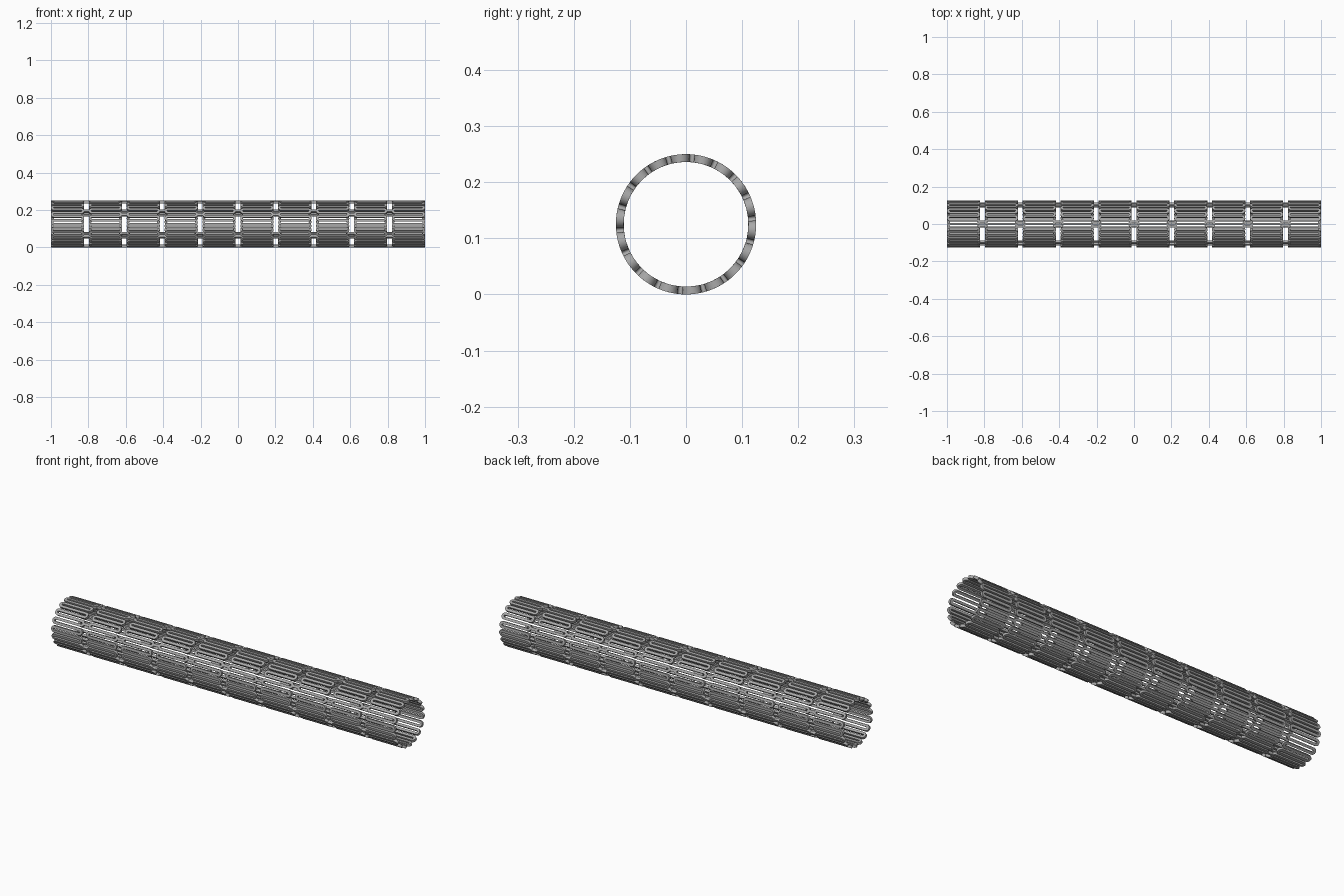
import bpy, bmesh, math

old = bpy.data.objects.get("Cube")
if old:
    bpy.data.objects.remove(old, do_unlink=True)

R_OUT, R_IN = 0.125, 0.111
R_MID = (R_OUT + R_IN) / 2
RINGS, CROWNS, LINK_STEP = 10, 18, 3
PITCH, LENGTH = 0.2025, 0.1775
STEP = math.tau / CROWNS          # angle between neighbouring crowns
PHASE = math.radians(5)
WIDTH = 0.0125                    # strut width along the circumference
ARC = R_MID * STEP / 4            # centre-line radius of a crown bend
BEND = 8

metal = bpy.data.materials.new("brushed_grey_metal")
metal.use_nodes = True
grey = (0.4, 0.4, 0.4, 1)
metal.diffuse_color = grey
metal.node_tree.nodes["Principled BSDF"].inputs["Base Color"].default_value = grey


def wrap(x, angle, r):
    """Place a point on the tube; angle is measured from the top toward +y."""
    return (x, r * math.sin(angle), R_OUT + r * math.cos(angle))


def sweep(name, path, closed):
    """Sweep a rectangular bar along (x, arc length, normal x, normal arc)."""
    bm = bmesh.new()
    loops = []
    for x, s, nx, ns in path:
        loop = []
        for side, r in ((-1, R_IN), (1, R_IN), (1, R_OUT), (-1, R_OUT)):
            h = side * WIDTH / 2
            loop.append(bm.verts.new(wrap(x + nx * h, (s + ns * h) / R_MID, r)))
        loops.append(loop)
    pairs = list(zip(loops, loops[1:]))
    if closed:
        pairs.append((loops[-1], loops[0]))
    else:
        bm.faces.new(loops[0])
        bm.faces.new(loops[-1])
    for a, b in pairs:
        for k in range(4):
            m = (k + 1) % 4
            bm.faces.new((a[k], a[m], b[m], b[k]))
    bmesh.ops.recalc_face_normals(bm, faces=bm.faces)
    mesh = bpy.data.meshes.new(name)
    bm.to_mesh(mesh)
    bm.free()
    mesh.materials.append(metal)
    obj = bpy.data.objects.new(name, mesh)
    bpy.context.collection.objects.link(obj)
    bpy.ops.object.select_all(action="DESELECT")
    obj.select_set(True)
    bpy.context.view_layer.objects.active = obj
    bpy.ops.object.shade_smooth_by_angle(angle=math.radians(35))
    return obj


def serpentine(x_mid, first_tip):
    """Closed zigzag of straight struts and half-round bends."""
    path = []
    reach = LENGTH / 2 - WIDTH / 2 - ARC
    for i in range(CROWNS * 2):
        end = 1 if i % 2 == 0 else -1
        s_mid = first_tip * R_MID + i * 2 * ARC
        for k in range(BEND + 1):
            t = math.pi * k / BEND
            nx, ns = math.sin(t) * end, -math.cos(t)
            path.append((x_mid + end * reach + nx * ARC, s_mid + ns * ARC,
                         nx * end, ns * end))
    return path


def tip_angle(gap):
    """Crowns facing a gap shift by half a step from gap to gap."""
    return PHASE if gap % 2 == 0 else -PHASE


# Serpentine rings, each one mirrored against its neighbour
for ring in range(RINGS):
    x = (ring - (RINGS - 1) / 2) * PITCH
    # Bars keep one offset side along the whole zigzag
    sweep(f"serpentine_ring_{ring + 1}", serpentine(x, tip_angle(ring)), True)

# Short bars joining every third pair of facing crowns
half = (PITCH - LENGTH) / 2 + WIDTH / 2
for gap in range(RINGS - 1):
    x = (gap - (RINGS - 2) / 2) * PITCH
    for n in range(0, CROWNS, LINK_STEP):
        s = (tip_angle(gap) + n * STEP) * R_MID
        sweep(f"link_{gap + 1}_{n // LINK_STEP + 1}",
              [(x - half, s, 0, 1), (x + half, s, 0, 1)], False)
